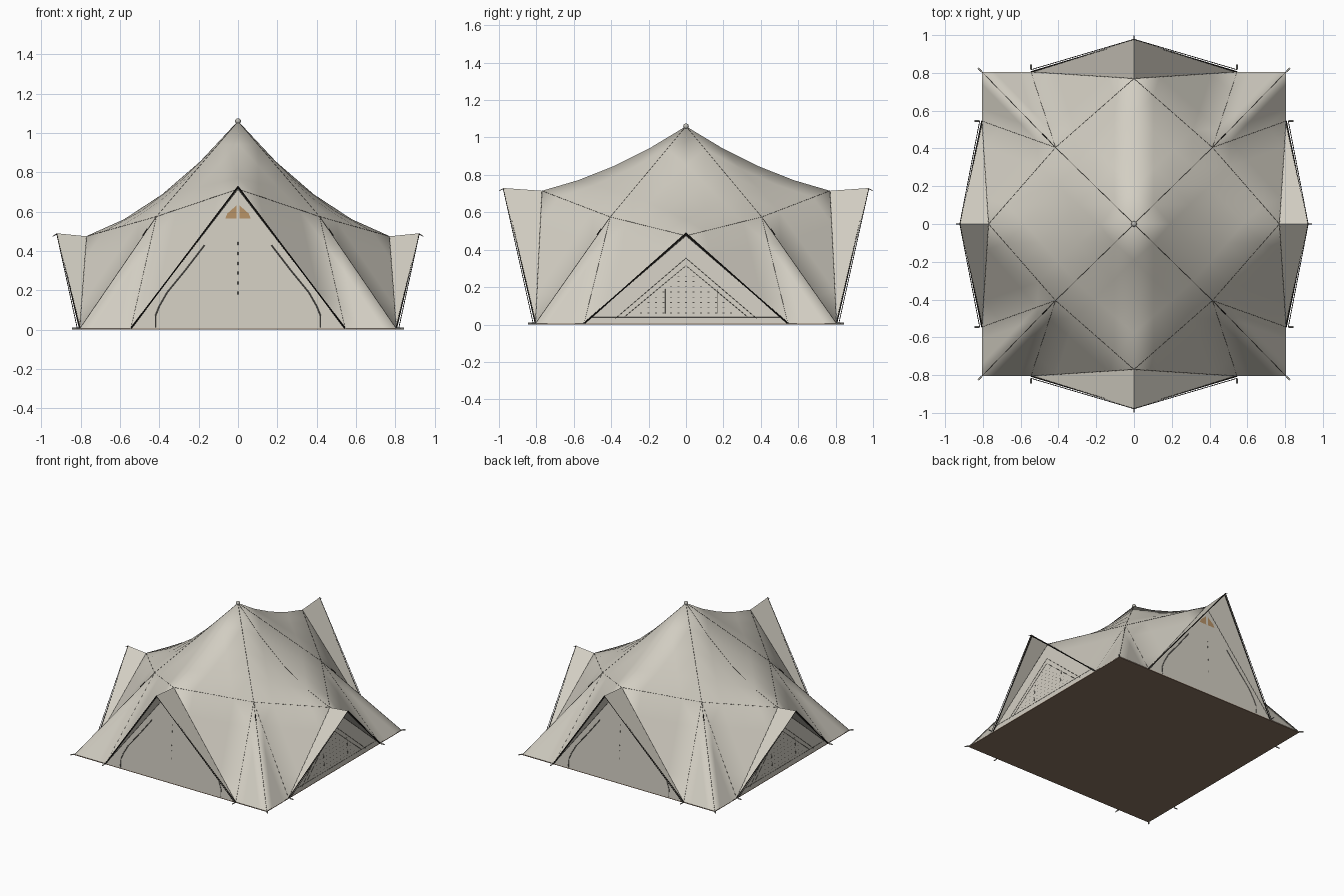
import bpy, bmesh, math
from mathutils import Vector

cube = bpy.data.objects.get("Cube")
if cube:
    bpy.data.objects.remove(cube, do_unlink=True)


def material(name, rgb, rough=0.8):
    m = bpy.data.materials.new(name)
    m.use_nodes = True
    m.diffuse_color = (*rgb, 1)
    bsdf = m.node_tree.nodes["Principled BSDF"]
    bsdf.inputs["Base Color"].default_value = (*rgb, 1)
    bsdf.inputs["Roughness"].default_value = rough
    return m


CANVAS = material("canvas beige", (0.65, 0.62, 0.545))
FLOOR = material("floor brown", (0.25, 0.17, 0.118))
SEAM = material("seam grey", (0.09, 0.083, 0.07))
ZIP = material("zip grey", (0.20, 0.19, 0.17))
TRIM = material("trim black", (0.025, 0.022, 0.018))
VENT = material("vent tan", (0.46, 0.28, 0.13))
METAL = material("metal grey", (0.50, 0.49, 0.45))


def add_mesh(name, bm, mat):
    me = bpy.data.meshes.new(name)
    bm.to_mesh(me)
    bm.free()
    me.materials.append(mat)
    ob = bpy.data.objects.new(name, me)
    bpy.context.collection.objects.link(ob)
    return ob


def add_face(bm, pts):
    # Every sheet leans upwards, so outward faces point up
    f = bm.faces.new([bm.verts.new(p) for p in pts])
    f.normal_update()
    if f.normal.z < 0:
        f.normal_flip()


def sheet(name, polys, mat):
    bm = bmesh.new()
    for pts in polys:
        add_face(bm, pts)
    return add_mesh(name, bm, mat)


def tubes(name, paths, radius, mat):
    cu = bpy.data.curves.new(name, 'CURVE')
    cu.dimensions = '3D'
    cu.bevel_depth = radius
    cu.bevel_resolution = 0
    cu.use_fill_caps = True
    for path in paths:
        sp = cu.splines.new('POLY')
        sp.points.add(len(path) - 1)
        for pt, p in zip(sp.points, path):
            pt.co = (*p, 1)
    cu.materials.append(mat)
    ob = bpy.data.objects.new(name, cu)
    bpy.context.collection.objects.link(ob)
    return ob


# Key points of the frame
HALF, FOOT, GROUND = 0.805, 0.545, 0.006
APEX = Vector((0, 0, 1.06))


def side_point(side, u, out, z):
    """u runs along the wall, out is the distance from the centre."""
    return Vector({"front": (u, -out, z), "back": (-u, out, z),
                   "left": (out, u, z), "right": (-out, -u, z)}[side])


# side: (peak distance, peak height, tip distance, tip height, ridge sag)
SIDES = {"front": (0.77, 0.715, 0.978, 0.73, 0.08), "back": (0.77, 0.715, 0.978, 0.73, 0.08),
         "left": (0.77, 0.475, 0.922, 0.49, 0.16), "right": (0.77, 0.475, 0.922, 0.49, 0.16)}


def bezier_triangle(bm, a, b, c, ab, n=4):
    """Curved panel whose edge a-b bends towards control point ab."""
    bc, ca = (b + c) / 2, (c + a) / 2

    def pt(i, j):
        u, v = i / n, j / n
        w = 1 - u - v
        return (a * w * w + b * u * u + c * v * v
                + 2 * (ab * w * u + bc * u * v + ca * v * w))
    for i in range(n):
        for j in range(n - i):
            add_face(bm, (pt(i, j), pt(i + 1, j), pt(i, j + 1)))
            if i + j < n - 1:
                add_face(bm, (pt(i + 1, j), pt(i + 1, j + 1), pt(i, j + 1)))


# Canopy: crown panels, then the skirts beside each opening
canopy = bmesh.new()
seams, clips = [], []
for side, (pd, pz, td, tz, sag) in SIDES.items():
    peak = side_point(side, 0, pd, pz)
    ridge = (APEX + peak) / 2 - Vector((0, 0, sag))
    if side in ("left", "right"):
        seams.append([APEX * (1 - t) ** 2 + ridge * 2 * t * (1 - t) + peak * t * t
                      for t in [k / 4 for k in range(5)]])
    for s in (-1, 1):
        foot = side_point(side, s * FOOT, HALF, GROUND)
        corner = side_point(side, s * HALF, HALF, GROUND)
        hub = Vector((math.copysign(0.415, corner.x), math.copysign(0.405, corner.y), 0.575))
        bezier_triangle(canopy, APEX, peak, hub, ridge)
        bezier_triangle(canopy, peak, foot, hub, (peak + foot) / 2)
        bezier_triangle(canopy, foot, corner, hub, (foot + corner) / 2)
        seams += [[peak, hub], [hub, foot], [peak, foot]]
        if side in ("front", "back"):
            seams.append([APEX, hub, corner])
            clips.append([hub.lerp(corner, t) + Vector((0, 0, 0.006)) for t in (0.12, 0.18)])
bmesh.ops.remove_doubles(canopy, verts=canopy.verts, dist=0.0005)
canopy_ob = add_mesh("canopy", canopy, CANVAS)
bpy.context.view_layer.objects.active = canopy_ob
canopy_ob.select_set(True)
bpy.ops.object.shade_smooth_by_angle(angle=math.radians(85))
canopy_ob.select_set(False)
tubes("canopy_seams", seams, 0.001, SEAM)
tubes("pole_clips", clips, 0.003, TRIM)

# Awnings, walls, edge cords, ropes and pegs on all four sides
cords, ropes, pegs = [], [], []
for side, (pd, pz, td, tz, sag) in SIDES.items():
    peak, tip = side_point(side, 0, pd, pz), side_point(side, 0, td, tz)
    feet = [side_point(side, s * FOOT, HALF, GROUND) for s in (-1, 1)]
    sheet(side + "_awning", [(peak, tip, f) for f in feet], CANVAS)
    sheet(side + "_wall", [(peak, feet[0], feet[1])], CANVAS)
    hem = tip.lerp(peak, 0.04) - Vector((0, 0, 0.006))
    cords.append([feet[0], hem, feet[1]])
    ropes.append([tip - Vector((0, 0, 0.004)), side_point(side, 0, td + 0.02, tz - 0.015)])
    for s in (-1, 1):
        stake = side_point(side, s * FOOT, HALF + 0.012, GROUND)
        ropes.append([tip, stake])
        pegs.append([stake, side_point(side, s * FOOT, HALF + 0.04, GROUND)])
for x in (-1, 1):
    for y in (-1, 1):
        pegs.append([Vector((x * d, y * d, GROUND)) for d in (HALF, HALF + 0.02)])
tubes("awning_edge_cords", cords, 0.004, TRIM)
tubes("awning_ropes", ropes, 0.002, TRIM)
tubes("ground_pegs", pegs, 0.005, METAL)


def on_wall(side, u, z, lift=0.002):
    """A point lying on the wall of one side."""
    pd, pz = SIDES[side][:2]
    return side_point(side, u, HALF + (pd - HALF) * z / pz + lift, z)


# Doors: curved zips, centre stitching and a pair of vents
for side in ("front", "back"):
    zips = [[on_wall(side, s * u, z) for u, z in
             ((0.42, 0.012), (0.42, 0.07), (0.40, 0.12), (0.36, 0.19), (0.27, 0.30), (0.17, 0.43))]
            for s in (-1, 1)]
    tubes(side + "_door_zips", zips, 0.003, ZIP)
    stitches = [[on_wall(side, 0, 0.18 + k * 0.05), on_wall(side, 0, 0.195 + k * 0.05)]
                for k in range(6)]
    tubes(side + "_door_stitches", stitches, 0.0015, SEAM)
    vents = [[on_wall(side, s * u, z, 0.004) for u, z in
              ((0.008, 0.565), (0.065, 0.565), (0.055, 0.59), (0.008, 0.632))]
             for s in (-1, 1)]
    sheet(side + "_door_vents", vents, VENT)

# Side windows: stitched frames, bars, lower hem and mesh perforations
for side in ("left", "right"):
    window = [on_wall(side, u, z, 0.001) for u, z in ((-0.33, 0.04), (0, 0.315), (0.33, 0.04))]
    frame = [on_wall(side, u, z, 0.001) for u, z in ((-0.38, 0.03), (0, 0.355), (0.38, 0.03))]
    hem = [on_wall(side, -0.51, 0.04), on_wall(side, 0.51, 0.04)]
    bars = [[on_wall(side, u, 0.06), on_wall(side, u, 0.19)] for u in (-0.11, 0.17)]
    tubes(side + "_window_seams", [frame, hem, window] + bars, 0.0012, SEAM)
    dots = []
    for row in range(8):
        z = 0.06 + row * 0.028
        count = int((0.30 - z) * 1.1 / 0.04)
        for k in range(-count, count + 1):
            dots.append([on_wall(side, k * 0.04 + a, z + b, 0.003)
                         for a, b in ((-0.006, 0), (0.006, 0), (0.006, 0.004), (-0.006, 0.004))])
    sheet(side + "_window_perforations", dots, SEAM)

# Ground sheet
bpy.ops.mesh.primitive_cube_add(size=1, location=(0, 0, 0.003))
floor = bpy.context.object
floor.name = "ground_sheet"
floor.scale = (2 * HALF, 2 * HALF, 0.006)
floor.data.materials.append(FLOOR)

# Pole cap
bpy.ops.mesh.primitive_uv_sphere_add(segments=16, ring_count=8, radius=0.015, location=APEX)
cap = bpy.context.object
cap.name = "pole_cap"
cap.data.materials.append(METAL)
bpy.ops.object.shade_smooth_by_angle()
